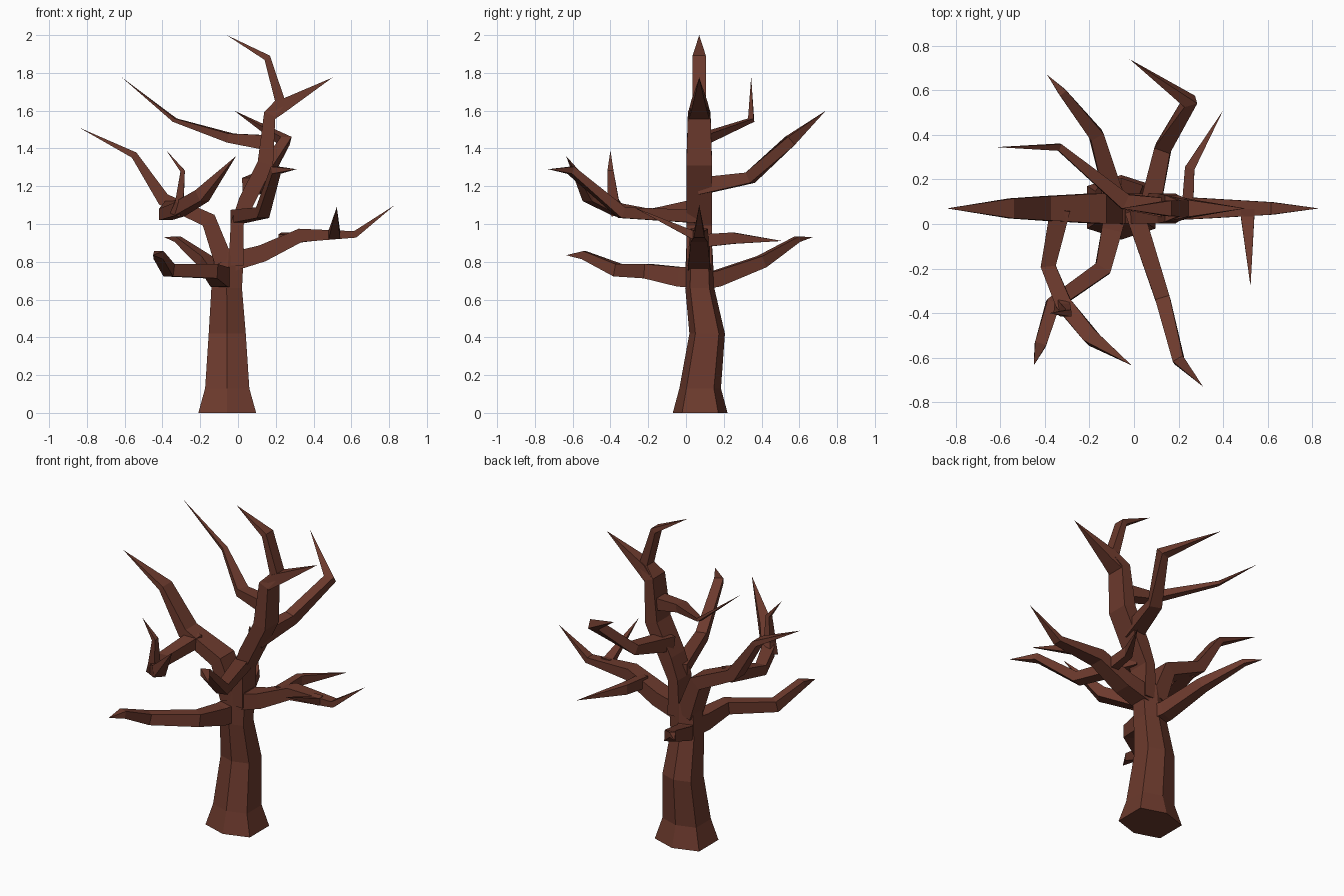
import bpy, bmesh
from mathutils import Vector

bark = bpy.data.materials.new("bark")
bark.diffuse_color = (0.15, 0.042, 0.026, 1)


def skin(name, rings, tip=None):
    """Bridge a list of equal-sized rings, cap the base, and close the end or taper it to a tip."""
    bm = bmesh.new()
    vs = [[bm.verts.new(p) for p in r] for r in rings]
    n = len(vs[0])
    for a, b in zip(vs, vs[1:]):
        for i in range(n):
            j = (i + 1) % n
            bm.faces.new((a[i], a[j], b[j], b[i]))
    bm.faces.new(vs[0][::-1])
    if tip is None:
        bm.faces.new(vs[-1])
    else:
        t = bm.verts.new(tip)
        for i in range(n):
            bm.faces.new((vs[-1][i], vs[-1][(i + 1) % n], t))
    bmesh.ops.recalc_face_normals(bm, faces=bm.faces)
    me = bpy.data.meshes.new(name)
    bm.to_mesh(me)
    bm.free()
    me.materials.append(bark)
    ob = bpy.data.objects.new(name, me)
    bpy.context.collection.objects.link(ob)


def limb(name, pts, side=None):
    """Four-sided limb; each point is x, y, z, half width, half height; the last point is the tip."""
    P = [Vector(p[:3]) for p in pts]
    rings = []
    for i in range(len(P) - 1):
        d = (P[i + 1] - P[i]).normalized()
        if i:
            d = (d + (P[i] - P[i - 1]).normalized()).normalized()
        s = Vector(side) if side else d.cross(Vector((0, 0, 1)))
        s = (s - d * s.dot(d)).normalized()
        u = s.cross(d)
        w = pts[i][3]
        h = pts[i][4] if len(pts[i]) > 4 else w
        rings.append([P[i] + s * w * a + u * h * b
                      for a, b in ((1, 1), (-1, 1), (-1, -1), (1, -1))])
    skin(name, rings, P[-1])


# six-sided trunk: centre x, centre y, z, half x, half y
hexagon = [(0, -1), (1, -0.66), (1, 0.66), (0, 1), (-1, 0.66), (-1, -0.66)]
levels = [(-.057, .075, 0, .153, .145), (-.057, .075, .13, .117, .11),
          (-.057, .112, .42, .098, .094), (-.06, .073, .66, .081, .077),
          (-.048, .07, .87, .08, .07)]
skin("trunk", [[(cx + a * hx, cy + b * hy, z) for a, b in hexagon]
               for cx, cy, z, hx, hy in levels])

# main limbs lying in the plane of the trunk
Y = (0, 1, 0)
limb("main_stem", [(-.01, .07, .78, .068, .04), (-.005, .07, 1.0, .068, .034),
                   (.045, .07, 1.12, .068, .042), (.145, .07, 1.32, .068, .042),
                   (.168, .07, 1.58, .06, .032), (.225, .07, 1.645, .036, .03),
                   (.155, .07, 1.88, .035, .018), (-.06, .07, 2.0)], Y)
limb("top_right_branch", [(.165, .07, 1.57, .058, .03), (.235, .07, 1.625, .042, .035),
                          (.5, .07, 1.775)], Y)
limb("left_limb", [(-.075, .07, .8, .068, .05), (-.155, .07, 1.02, .068, .042),
                   (-.395, .07, 1.13, .055, .035), (-.55, .07, 1.365, .045, .018),
                   (-.84, .07, 1.51)], Y)
limb("right_limb", [(-.03, .07, .8, .06, .05), (.13, .07, .845, .055, .045),
                    (.33, .07, .94, .045, .036), (.62, .07, .945, .028, .018),
                    (.83, .07, 1.1)], Y)

# branches off the trunk
limb("low_front_branch", [(-.08, .06, .72, .05, .055), (-.1, -.03, .72, .046, .052),
                          (-.14, -.2, .75, .038, .038), (-.365, -.36, .755, .032, .033),
                          (-.42, -.54, .835, .026, .022), (-.45, -.635, .835)])
limb("low_back_branch", [(-.07, .08, .7, .045, .045), (-.1, .16, .71, .043, .042),
                         (-.17, .4, .8, .032, .032), (-.32, .59, .92, .018, .015),
                         (-.39, .67, .93)])

# branches off the main stem
limb("front_branch", [(0, .06, 1.04, .042, .035), (.13, -.34, 1.06, .033, .03),
                      (.2, -.61, 1.285, .026, .02), (.31, -.73, 1.29)])
limb("back_branch", [(.07, .07, 1.2, .048, .045), (.13, .34, 1.245, .037, .03),
                     (.25, .55, 1.44, .03, .028), (-.02, .74, 1.6)])
limb("upper_left_branch", [(.16, .07, 1.43, .045, .04), (-.04, .1, 1.455, .036, .024),
                           (-.335, .345, 1.55, .016, .01), (-.62, .345, 1.78)])

# branches off the left limb
limb("left_front_branch", [(-.33, .07, 1.1, .045, .035), (-.385, -.19, 1.05, .034, .03),
                           (-.315, -.36, 1.075, .036, .034), (-.19, -.51, 1.15, .034, .034),
                           (-.01, -.635, 1.36)])
limb("left_front_twig", [(-.33, -.36, 1.06, .036, .028), (-.31, -.385, 1.12, .03, .022),
                         (-.293, -.4, 1.28, .016, .012), (-.38, -.4, 1.39)], Y)

# branches off the right limb
limb("right_front_twig", [(.51, .07, .95, .03, .022), (.51, .03, .945, .03, .022),
                          (.523, -.28, 1.09)])
limb("right_back_branch", [(.24, .07, .91, .026, .035), (.25, .25, .925, .022, .03),
                           (.4, .51, .91)])
